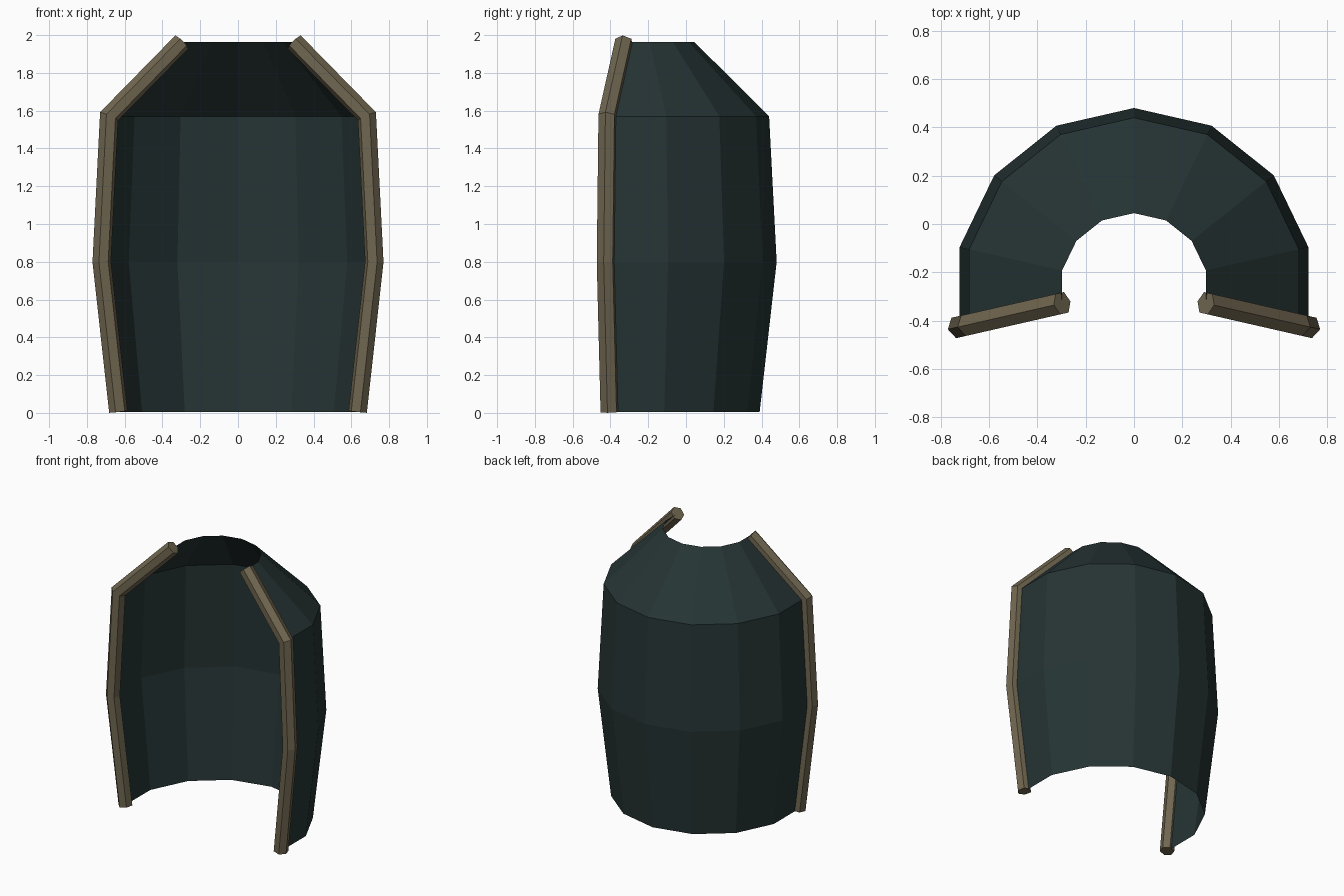
import bpy, bmesh
from math import sin, cos, tau
from mathutils import Vector

cube = bpy.data.objects.get("Cube")
if cube:
    bpy.data.objects.remove(cube, do_unlink=True)

SIDES = 14                      # full ring; only the back nine points are used
CENTRE_Y = -0.26
PROFILE = [(0.65, 0.006), (0.74, 0.80), (0.70, 1.57), (0.305, 1.963)]
RAIL_RADIUS = 0.05


def make_material(name, colour):
    mat = bpy.data.materials.new(name)
    mat.use_nodes = True
    mat.diffuse_color = colour
    bsdf = mat.node_tree.nodes["Principled BSDF"]
    bsdf.inputs["Base Color"].default_value = colour
    bsdf.inputs["Roughness"].default_value = 0.9
    return mat


def make_object(name, rings, closed, mat):
    """Skin a list of point rings with quads; closed rings also get end caps."""
    bm = bmesh.new()
    loops = [[bm.verts.new(p) for p in ring] for ring in rings]
    count = len(loops[0])
    for low, high in zip(loops, loops[1:]):
        for i in range(count if closed else count - 1):
            j = (i + 1) % count
            bm.faces.new((low[i], low[j], high[j], high[i]))
    if closed:
        bm.faces.new(loops[0])
        bm.faces.new(loops[-1])
        bmesh.ops.recalc_face_normals(bm, faces=bm.faces)
    mesh = bpy.data.meshes.new(name)
    bm.to_mesh(mesh)
    bm.free()
    mesh.materials.append(mat)
    obj = bpy.data.objects.new(name, mesh)
    bpy.context.scene.collection.objects.link(obj)
    return obj


def radial(step):
    angle = tau * step / SIDES
    return Vector((sin(angle), cos(angle), 0))


def ring_point(step, radius, z):
    return radial(step) * radius + Vector((0, CENTRE_Y, z))


cloth = make_material("dark_teal", (0.0194, 0.0343, 0.0343, 1))
wood = make_material("dull_tan", (0.162, 0.133, 0.080, 1))

# Open-fronted shell, listed so that its faces point outwards
make_object("shell", [[ring_point(k, r, z) for k in range(4, -5, -1)]
                      for r, z in PROFILE], False, cloth)


# Six-sided rail with mitred bends along each front edge of the shell
def make_rail(name, step):
    out = radial(step)
    side = Vector((-out.y, out.x, 0))
    path = [ring_point(step, r, z) for r, z in PROFILE]
    dirs = [(b - a).normalized() for a, b in zip(path, path[1:])]
    rings = []
    for i, p in enumerate(path):
        before, after = dirs[max(i - 1, 0)], dirs[min(i, len(dirs) - 1)]
        along = (before + after).normalized()
        across = side.cross(along).normalized() / along.dot(after)
        rings.append([p + RAIL_RADIUS * (across * cos(tau * k / 6) + side * sin(tau * k / 6))
                      for k in range(6)])
    make_object(name, rings, True, wood)


make_rail("left_rail", 4)
make_rail("right_rail", -4)
